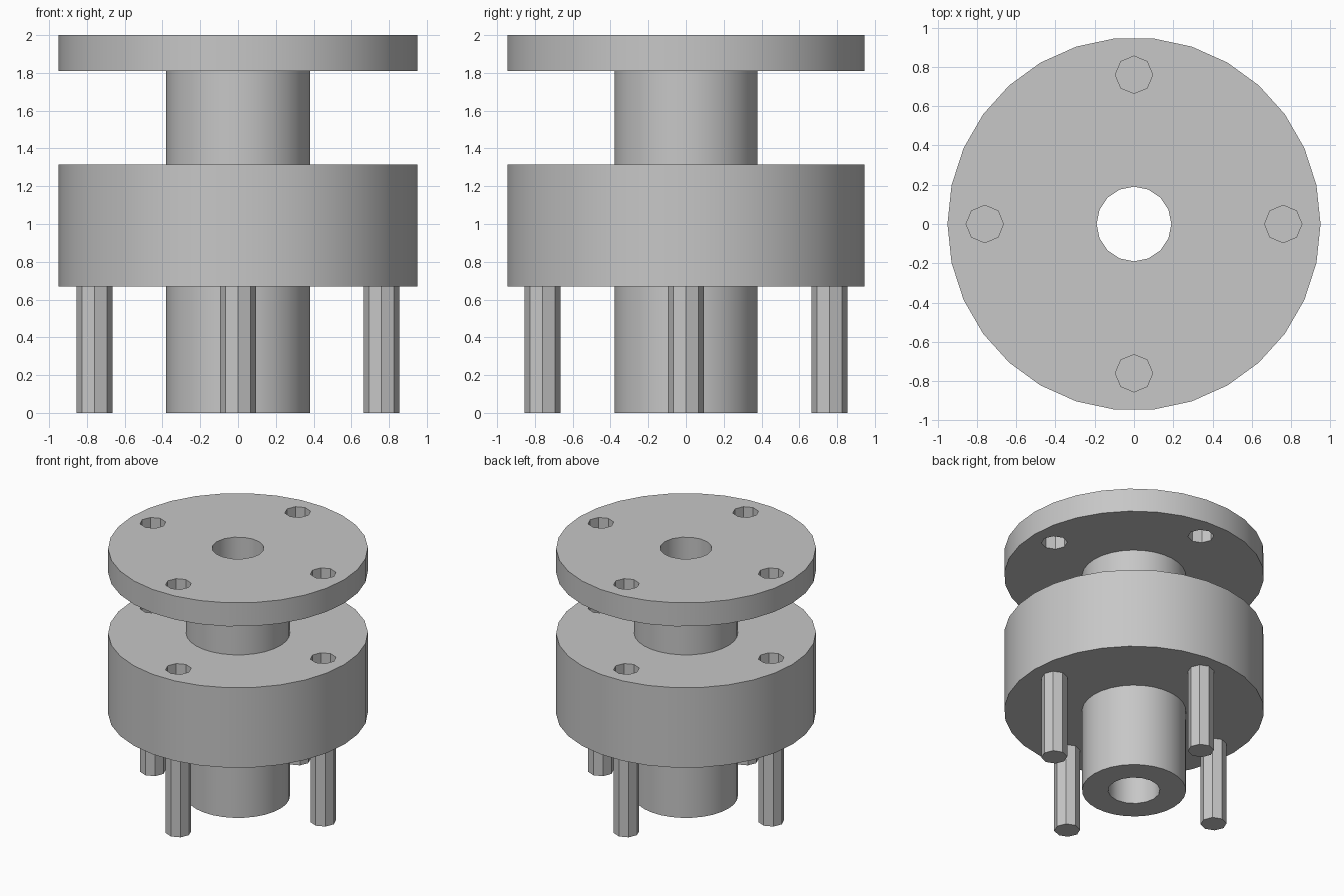
import bpy
import math

cube = bpy.data.objects.get("Cube")
if cube:
    bpy.data.objects.remove(cube, do_unlink=True)

# Key sizes
DISC_R, HUB_R, BORE_R = 0.95, 0.38, 0.19
PIN_R, PIN_RING = 0.095, 0.76
BODY_BOTTOM, BODY_TOP = 0.67, 1.315
FLANGE_BOTTOM, TOP = 1.81, 2.0
SOCKET_FLOOR = 1.0

grey = bpy.data.materials.new("plain grey")
grey.use_nodes = True
colour = (0.57, 0.57, 0.57, 1)
grey.diffuse_color = colour
grey.node_tree.nodes["Principled BSDF"].inputs["Base Color"].default_value = colour


def cylinder(name, radius, bottom, top, sides, x=0, y=0):
    bpy.ops.mesh.primitive_cylinder_add(
        vertices=sides, radius=radius, depth=top - bottom,
        location=(x, y, (bottom + top) / 2), rotation=(0, 0, math.pi / 2))
    obj = bpy.context.object
    obj.name = name
    obj.data.materials.append(grey)
    return obj


def cut(obj, cutter):
    mod = obj.modifiers.new("cut", "BOOLEAN")
    mod.operation = "DIFFERENCE"
    mod.solver = "EXACT"
    mod.object = cutter
    bpy.ops.object.select_all(action="DESELECT")
    bpy.context.view_layer.objects.active = obj
    obj.select_set(True)
    bpy.ops.object.modifier_apply(modifier=mod.name)
    bpy.data.objects.remove(cutter, do_unlink=True)


def smooth(obj):
    bpy.ops.object.select_all(action="DESELECT")
    bpy.context.view_layer.objects.active = obj
    obj.select_set(True)
    bpy.ops.object.shade_smooth_by_angle(angle=math.radians(30))


def bored(name, radius, bottom, top):
    obj = cylinder(name, radius, bottom, top, 30)
    cut(obj, cylinder("bore_cutter", BORE_R, bottom - 0.1, top + 0.1, 16))
    return obj


# Hub tube sections, main body and top flange share one central bore
lower_hub = bored("lower_hub", HUB_R, 0, BODY_BOTTOM)
body = bored("body", DISC_R, BODY_BOTTOM, BODY_TOP)
upper_hub = bored("upper_hub", HUB_R, BODY_TOP, FLANGE_BOTTOM)
flange = bored("top_flange", DISC_R, FLANGE_BOTTOM, TOP)

# Four pins below, with matching sockets in the body and holes in the flange
places = {"left": (1, 0), "back": (0, 1), "right": (-1, 0), "front": (0, -1)}
for side, (dx, dy) in places.items():
    x, y = dx * PIN_RING, dy * PIN_RING
    cylinder(side + "_pin", PIN_R, 0, BODY_BOTTOM, 8, x, y)
    cut(body, cylinder("socket_cutter", PIN_R, SOCKET_FLOOR, BODY_TOP + 0.1, 8, x, y))
    cut(flange, cylinder("hole_cutter", PIN_R, FLANGE_BOTTOM - 0.1, TOP + 0.1, 8, x, y))

for part in (lower_hub, body, upper_hub, flange):
    smooth(part)
